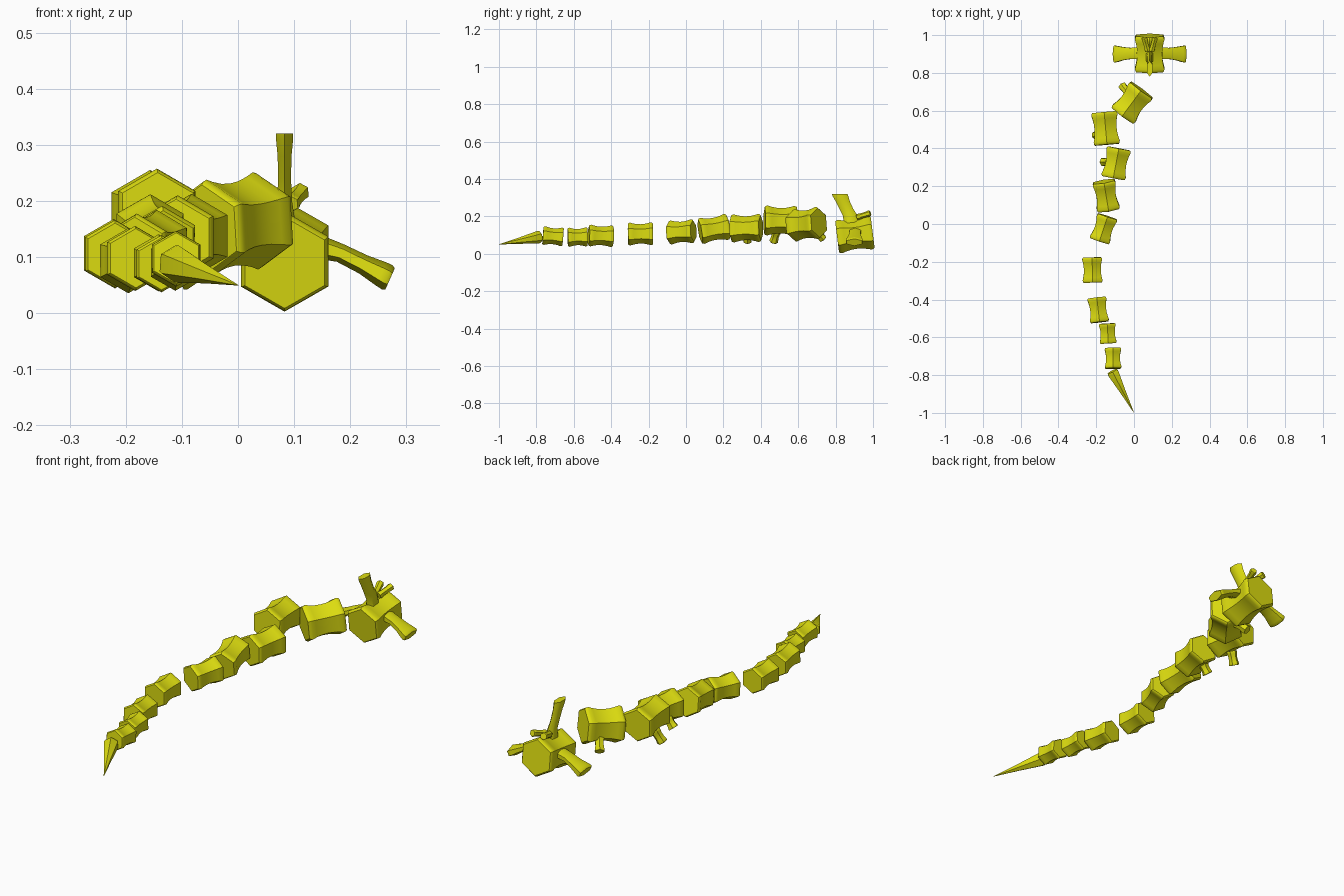
import bpy, bmesh, math
from mathutils import Vector

if "Cube" in bpy.data.objects:
    bpy.data.objects.remove(bpy.data.objects["Cube"])

yellow = bpy.data.materials.new("olive yellow")
yellow.diffuse_color = (0.72, 0.72, 0.005, 1)
yellow.use_nodes = True
yellow.node_tree.nodes["Principled BSDF"].inputs["Base Color"].default_value = yellow.diffuse_color

# spool outline: (fraction along axis, fraction of radius)
SPOOL = [(0, .91), (.03, .97), (.09, 1), (.2, .93), (.35, .865), (.5, .845),
         (.65, .865), (.8, .93), (.91, 1), (.97, .97), (1, .91)]


def loft(name, rings, sides=6):
    """Join rings of (centre, side vector, up vector) into a capped solid."""
    bm = bmesh.new()
    loops = []
    for c, u, v in rings:
        loop = []
        for k in range(sides):
            a = math.pi / 2 + 2 * math.pi * k / sides
            loop.append(bm.verts.new(Vector(c) + Vector(u) * math.cos(a) + Vector(v) * math.sin(a)))
        loops.append(loop)
    for a, b in zip(loops, loops[1:]):
        for k in range(sides):
            j = (k + 1) % sides
            bm.faces.new((a[k], a[j], b[j], b[k]))
    bm.faces.new(loops[0])
    bm.faces.new(loops[-1])
    bmesh.ops.recalc_face_normals(bm, faces=bm.faces)
    me = bpy.data.meshes.new(name)
    bm.to_mesh(me)
    bm.free()
    me.materials.append(yellow)
    ob = bpy.data.objects.new(name, me)
    bpy.context.collection.objects.link(ob)
    bpy.context.view_layer.objects.active = ob
    ob.select_set(True)
    bpy.ops.object.shade_smooth_by_angle(angle=math.radians(40))
    ob.select_set(False)
    return ob


def spool(name, p, q, r, outline=SPOOL):
    p, q = Vector(p), Vector(q)
    d = (q - p).normalized()
    u = d.cross(Vector((0, 0, 1))).normalized()
    v = u.cross(d)
    return loft(name, [(p.lerp(q, t), u * r * s, v * r * s) for t, s in outline])


# body segments: rear end, front end, radius
body = [
    ((-.06, .575, .150), (.04, .71, .166), .087),
    ((-.143, .42, .178), (-.158, .592, .175), .080),
    ((-.11, .243, .135), (-.08, .40, .138), .075),
    ((-.135, .075, .120), (-.16, .225, .145), .070),
    ((-.183, -.09, .113), (-.14, .04, .121), .064),
    ((-.219, -.31, .105), (-.222, -.177, .107), .061),
    ((-.182, -.52, .098), (-.197, -.39, .093), .058),
    ((-.136, -.632, .088), (-.142, -.527, .090), .051),
    ((-.110, -.765, .098), (-.112, -.657, .089), .050),
]
for i, (p, q, r) in enumerate(body):
    spool(f"body_segment_{i + 1}", p, q, r)

# pointed tail
spool("tail_tip", (-.115, -.78, .09), (0, -1, .05), .034, [(0, .9), (.05, 1), (.5, .5), (1, .02)])

# head
HX = .083
spool("head", (HX, .808, .090), (HX, .998, .114), .090)

# ears, flared flat paddles on both sides
for side, s in (("right", 1), ("left", -1)):
    path = [(.06, .905, .118, .036, .022), (.10, .903, .107, .034, .017), (.14, .902, .087, .040, .018),
            (.172, .90, .070, .049, .023), (.183, .90, .064, .051, .024), (.188, .90, .061, .047, .021)]
    rings = [((HX + s * x, y, z), (0, w, 0), (s * t * .4, 0, t * .9)) for x, y, z, w, t in path]
    loft(f"{side}_ear", rings)
    # short feelers on top of the head
    spool(f"{side}_feeler", (HX + s * .010, .915, .195), (HX + s * .029, .985, .217), .017)

# crest horn, leaning back, flat on top
crest = [(.885, .15, .022, .042), (.88, .20, .014, .040), (.857, .24, .012, .037),
         (.838, .28, .013, .038), (.825, .31, .016, .042), (.822, .32, .016, .042)]
loft("crest", [((HX, y, z), (w * 1.1, 0, 0), (0, d, 0)) for y, z, w, d in crest])

# little feet below the front segments
for i, (p, q) in enumerate([((-.03, .69, .125), (-.062, .732, .080)),
                            ((-.175, .485, .120), (-.205, .468, .063)),
                            ((-.135, .33, .105), (-.165, .328, .065))]):
    spool(f"foot_{i + 1}", p, q, .024)
